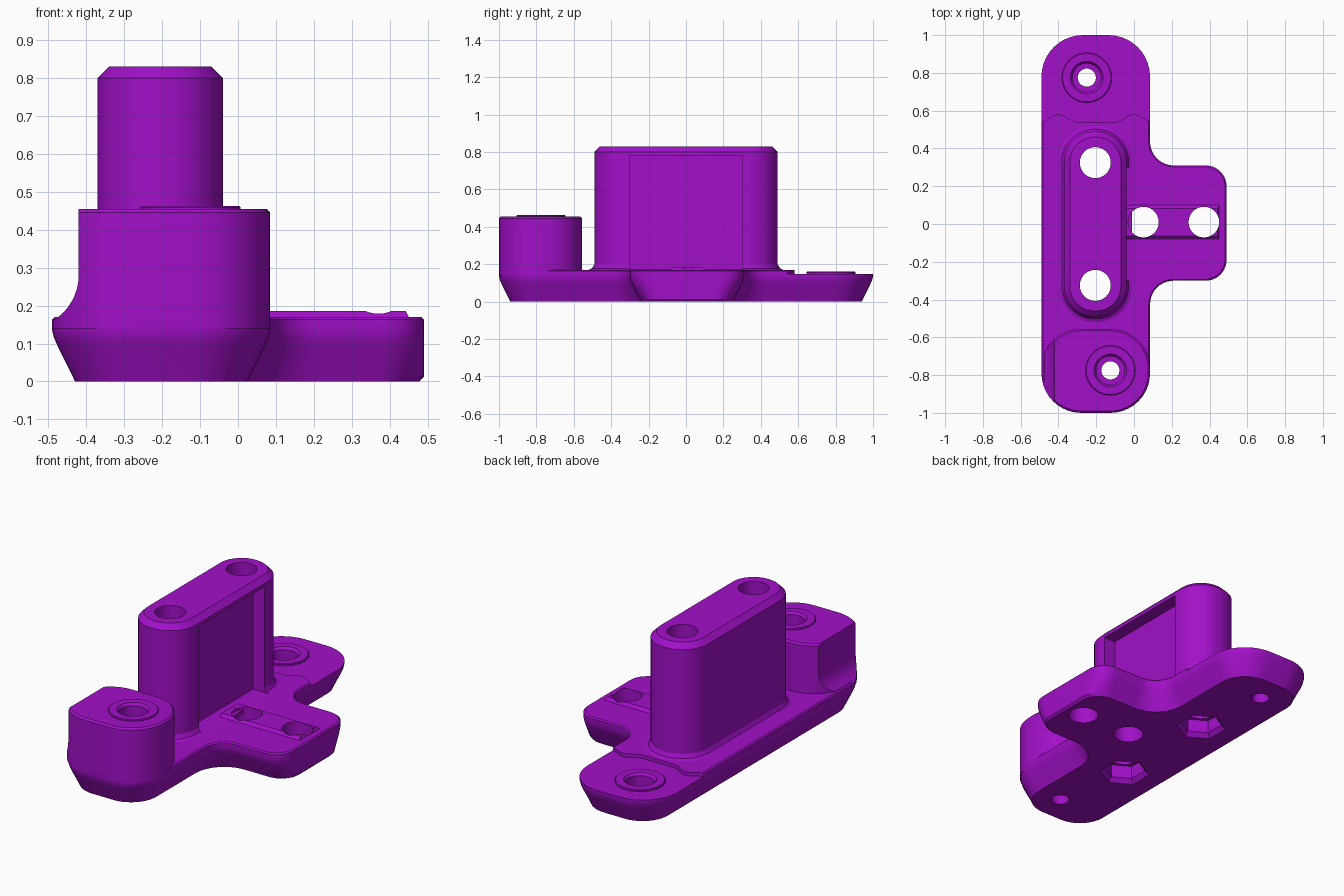
import bpy, math
from mathutils import Vector

if "Cube" in bpy.data.objects:
    bpy.data.objects.remove(bpy.data.objects["Cube"])

purple = bpy.data.materials.new("purple")
purple.diffuse_color = (0.36, 0.005, 0.58, 1)
purple.use_nodes = True
purple.node_tree.nodes["Principled BSDF"].inputs["Base Color"].default_value = purple.diffuse_color


def rounded(corners, steps=10):
    """Outline from right-angled corners (x, y, radius), counter-clockwise."""
    out = []
    for i, (x, y, r) in enumerate(corners):
        p = Vector((x, y))
        u = (Vector(corners[i - 1][:2]) - p).normalized()
        v = (Vector(corners[(i + 1) % len(corners)][:2]) - p).normalized()
        c = p + r * (u + v)
        for k in range(steps + 1):
            t = math.pi / 2 * k / steps
            out.append(c - r * (v * math.cos(t) + u * math.sin(t)))
    return out


def rect(x0, x1, y0, y1, r, d=0.0):
    return rounded([(x0 + d, y0 + d, r - d), (x1 - d, y0 + d, r - d),
                    (x1 - d, y1 - d, r - d), (x0 + d, y1 - d, r - d)])


def circle(x, y, r, n=40, start=0.0):
    return [Vector((x + r * math.cos(start + math.tau * k / n),
                    y + r * math.sin(start + math.tau * k / n))) for k in range(n)]


def make(name, verts, faces):
    me = bpy.data.meshes.new(name)
    me.from_pydata(verts, [], faces)
    me.materials.append(purple)
    ob = bpy.data.objects.new(name, me)
    bpy.context.collection.objects.link(ob)
    return ob


def loft(name, levels):
    """Closed solid through stacked outlines [(z, outline), ...]."""
    n = len(levels[0][1])
    verts = [(p[0], p[1], z) for z, ring in levels for p in ring]
    faces = [list(range(n))[::-1], [len(verts) - n + i for i in range(n)]]
    for l in range(len(levels) - 1):
        for i in range(n):
            j = (i + 1) % n
            faces.append([l * n + i, l * n + j, (l + 1) * n + j, (l + 1) * n + i])
    return make(name, verts, faces)


def cut(parts, cutter):
    cutter.hide_render = True
    for ob in parts:
        m = ob.modifiers.new("cut", 'BOOLEAN')
        m.operation, m.solver, m.object = 'DIFFERENCE', 'EXACT', cutter
        bpy.context.view_layer.objects.active = ob
        bpy.ops.object.modifier_apply(modifier=m.name)
    bpy.data.objects.remove(cutter)


# T-shaped base with a sloped underside
def base_outline(d, e):
    return rounded([
        (0.085 - d, -1 + d, 0.22 - d), (0.085 - d, -0.3 + d, 0.125 + d),
        (0.49 - e, -0.3 + d, 0.11), (0.49 - e, 0.31 - d, 0.11),
        (0.085 - d, 0.31 - d, 0.125 + d), (0.085 - d, 1 - d, 0.22 - d),
        (-0.49 + d, 1 - d, 0.22 - d), (-0.49 + d, -1 + d, 0.22 - d)])


base = loft("base", [(z, base_outline(d, e)) for z, d, e in [
    (0, 0.06, 0.012), (0.012, 0.055, 0), (0.09, 0.016, 0), (0.115, 0.005, 0),
    (0.135, 0, 0), (0.163, 0, 0), (0.17, 0.007, 0.007)]])

# Front boss
boss = loft("front_boss", [(z, rect(-0.49, 0.085, -1, -0.555, 0.21, d)) for z, d in [
    (0.14, 0), (0.445, 0), (0.455, 0.01)]])

# Tall upright post with a flared foot and chamfered top
post = loft("post", [(z, rect(-0.37, -0.04, -0.49, 0.49, 0.16, d)) for z, d in [
    (0.15, -0.03), (0.17, -0.03), (0.178, -0.012), (0.2, 0), (0.8, 0), (0.83, 0.03)]])

# Raised rail on the side tab
rail = loft("tab_rail", [(z, [(-0.06, 0.01 - w), (e, 0.01 - w), (e, 0.01 + w), (-0.06, 0.01 + w)])
                         for z, w, e in [(0.15, 0.09, 0.45), (0.17, 0.09, 0.45), (0.186, 0.073, 0.442)]])

# Screw collars, one on the boss and one on the rear pad
FRONT, REAR = (-0.125, -0.775), (-0.25, 0.775)
collars = []
for name, (x, y), top in [("front_collar", FRONT, 0.463), ("rear_collar", REAR, 0.16)]:
    collars.append(loft(name, [(z, circle(x, y, r)) for z, r in [
        (top - 0.025, 0.132), (top - 0.004, 0.132), (top, 0.128)]]))

# Concave relief on the outer side of the boss
prof = [(-0.7, 0.6), (-0.42, 0.6)]
prof += [(-0.56 + 0.14 * math.cos(a), 0.28 - 0.14 * math.sin(a))
         for a in [math.pi / 2 * k / 12 for k in range(13)]]
prof.append((-0.7, 0.14))
n = len(prof)
relief = make("relief_cutter", [(x, y, z) for y in (-1.2, -0.3) for x, z in prof],
              [list(range(n)), list(range(2 * n - 1, n - 1, -1))] +
              [[i, i + n, (i + 1) % n + n, (i + 1) % n] for i in range(n)])
relief.data.flip_normals()
cut([boss], relief)

# Lower rear pad with a wavy front edge
wave = [(-0.6 + 0.8 * k / 60, 0) for k in range(61)]
wave = [(x, 0.56 - 0.02 * math.cos(math.tau * max(-1, min(1, (abs(x + 0.2) - 0.1) / 0.2))
                                   if abs(x + 0.2) > 0.1 else 0)) for x, _ in wave]
pad = wave + [(0.2, 1.2), (-0.6, 1.2)]
cut([base], loft("pad_cutter", [(0.149, pad), (0.4, pad)]))

# Recess in the tab-side face of the post
box = [(-0.115, -0.3), (0.1, -0.3), (0.1, 0.3), (-0.115, 0.3)]
cut([post], loft("recess_cutter", [(0.171, box), (0.78, box)]))

# Long bolt holes with flared hexagonal nut pockets underneath
for s in (-1, 1):
    y = s * 0.325
    cut([base, post], loft("bolt_cutter", [(z, circle(-0.205, y, 0.082)) for z in (-0.1, 1)]))
    cut([base], loft("nut_cutter", [(z, circle(-0.205, y, r, 6, math.pi / 6)) for z, r in [
        (-0.01, 0.145), (0.025, 0.112), (0.1, 0.112)]]))

# Holes through the tab and its rail
for x in (0.05, 0.37):
    cut([base, rail], loft("tab_cutter", [(z, circle(x, 0.01, 0.081)) for z in (-0.1, 1)]))

# Stepped screw holes
for (x, y), floor, parts in [(FRONT, 0.25, [base, boss, collars[0]]),
                             (REAR, 0.07, [base, collars[1]])]:
    top = 0.463 if y < 0 else 0.16
    cut(parts, loft("screw_cutter", [(z, circle(x, y, r)) for z, r in [
        (-0.1, 0.048), (floor, 0.048), (floor + 0.001, 0.075),
        (top - 0.015, 0.075), (top + 0.005, 0.09)]]))

# Smooth rounded sides, crisp edges
for ob in [base, boss, post, rail] + collars:
    bpy.ops.object.select_all(action='DESELECT')
    ob.select_set(True)
    bpy.context.view_layer.objects.active = ob
    bpy.ops.object.shade_smooth_by_angle(angle=math.radians(25))
